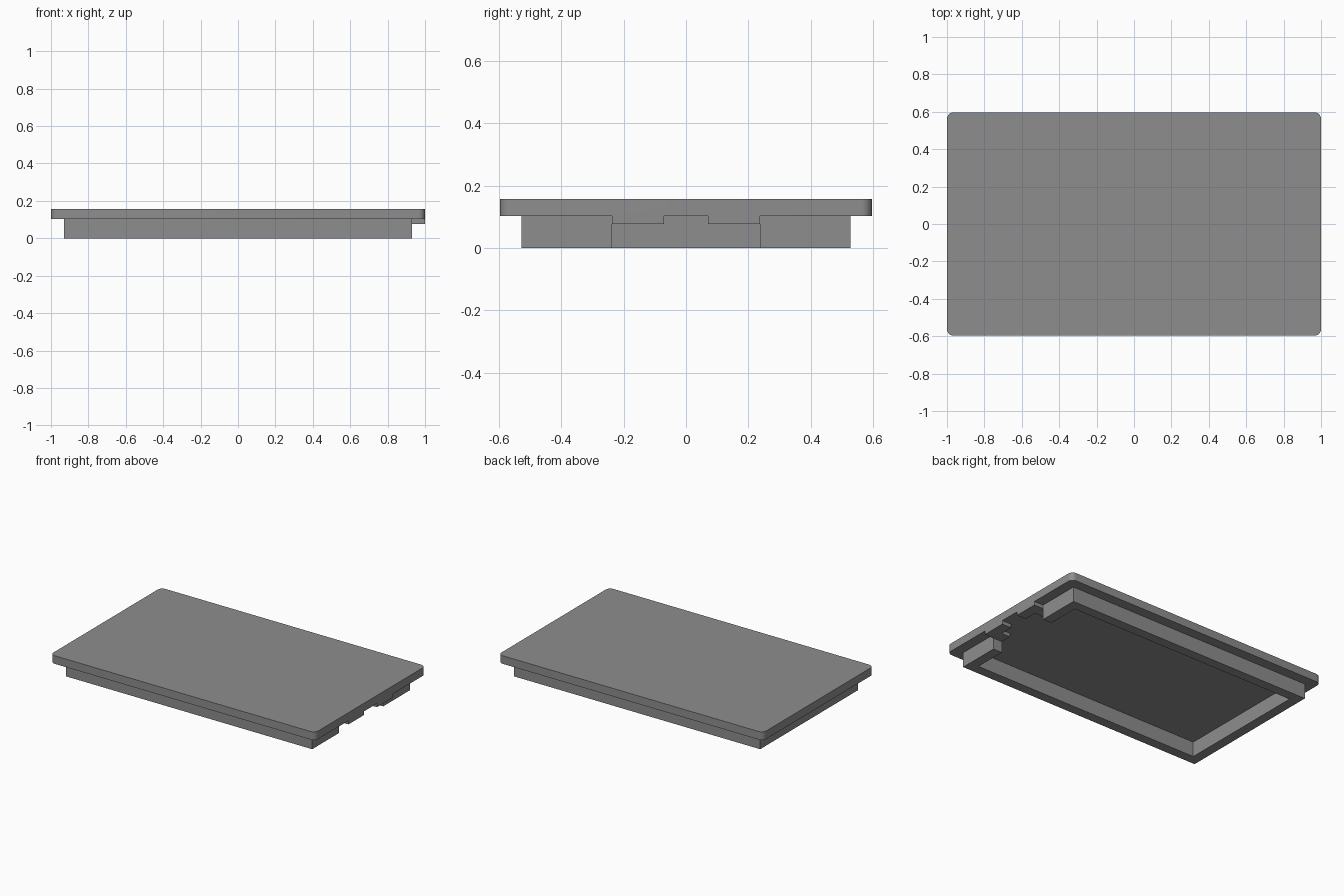
import bpy, bmesh, math

if "Cube" in bpy.data.objects:
    bpy.data.objects.remove(bpy.data.objects["Cube"])

HX, HY = 1.0, 0.597          # lid half size
RX, RY = 0.93, 0.528         # rim outer half size
T = 0.067                    # rim wall thickness
GAP = 0.2375                 # half width of the rim opening
Z_STEP, Z_LID, Z_TOP = 0.077, 0.102, 0.157
SINK = 0.02                  # overlap into the lid, merged by the union

grey = bpy.data.materials.new("grey plastic")
grey.diffuse_color = (0.27, 0.27, 0.27, 1)
grey.use_nodes = True
grey.node_tree.nodes["Principled BSDF"].inputs["Base Color"].default_value = grey.diffuse_color


def prism(name, outline, z0, z1):
    """Extrude a flat outline between two heights."""
    bm = bmesh.new()
    face = bm.faces.new([bm.verts.new((x, y, z0)) for x, y in outline])
    top = bmesh.ops.extrude_face_region(bm, geom=[face])["geom"]
    for v in top:
        if isinstance(v, bmesh.types.BMVert):
            v.co.z = z1
    bmesh.ops.recalc_face_normals(bm, faces=bm.faces)
    mesh = bpy.data.meshes.new(name)
    bm.to_mesh(mesh)
    bm.free()
    mesh.materials.append(grey)
    ob = bpy.data.objects.new(name, mesh)
    bpy.context.collection.objects.link(ob)
    return ob


def rounded_rect(hx, hy, r, n=8):
    pts = []
    for k, (sx, sy) in enumerate([(1, 1), (-1, 1), (-1, -1), (1, -1)]):
        for i in range(n + 1):
            a = math.pi / 2 * (k + i / n)
            pts.append((sx * (hx - r) + r * math.cos(a),
                        sy * (hy - r) + r * math.sin(a)))
    return pts


# Lid plate with rounded corners
lid = prism("lid", rounded_rect(HX, HY, 0.035), Z_LID, Z_TOP)

# C-shaped rim, open on the right end
ix, iy = RX - T, RY - T
half = [(ix, GAP), (RX, GAP), (RX, RY), (-RX, RY)]
inner = [(-ix, -iy), (-ix, iy), (ix, iy)]
rim_outline = half + [(-RX, -RY), (RX, -RY), (RX, -GAP), (ix, -GAP), (ix, -iy)] + inner
parts = [prism("rim", rim_outline, 0, Z_LID + SINK)]

# Two shallow L-shaped steps in the opening
for side, s in (("back", 1), ("front", -1)):
    step = [(HX, 0.07), (HX, GAP), (ix, GAP), (ix, 0.16), (RX, 0.16), (RX, 0.07)]
    parts.append(prism(side + "_step", [(x, s * y) for x, y in step],
                       Z_STEP, Z_LID + SINK))

# Merge everything into one solid
bpy.context.view_layer.objects.active = lid
lid.select_set(True)
for part in parts:
    mod = lid.modifiers.new("union", 'BOOLEAN')
    mod.operation, mod.solver, mod.object = 'UNION', 'EXACT', part
    bpy.ops.object.modifier_apply(modifier=mod.name)
    bpy.data.objects.remove(part)

# Clean leftover flat edges, keep the creases sharp
bm = bmesh.new()
bm.from_mesh(lid.data)
bmesh.ops.remove_doubles(bm, verts=bm.verts, dist=1e-5)
bmesh.ops.dissolve_limit(bm, angle_limit=0.01, verts=bm.verts, edges=bm.edges)
bm.to_mesh(lid.data)
bm.free()
bpy.ops.object.shade_smooth_by_angle(angle=math.radians(30))
